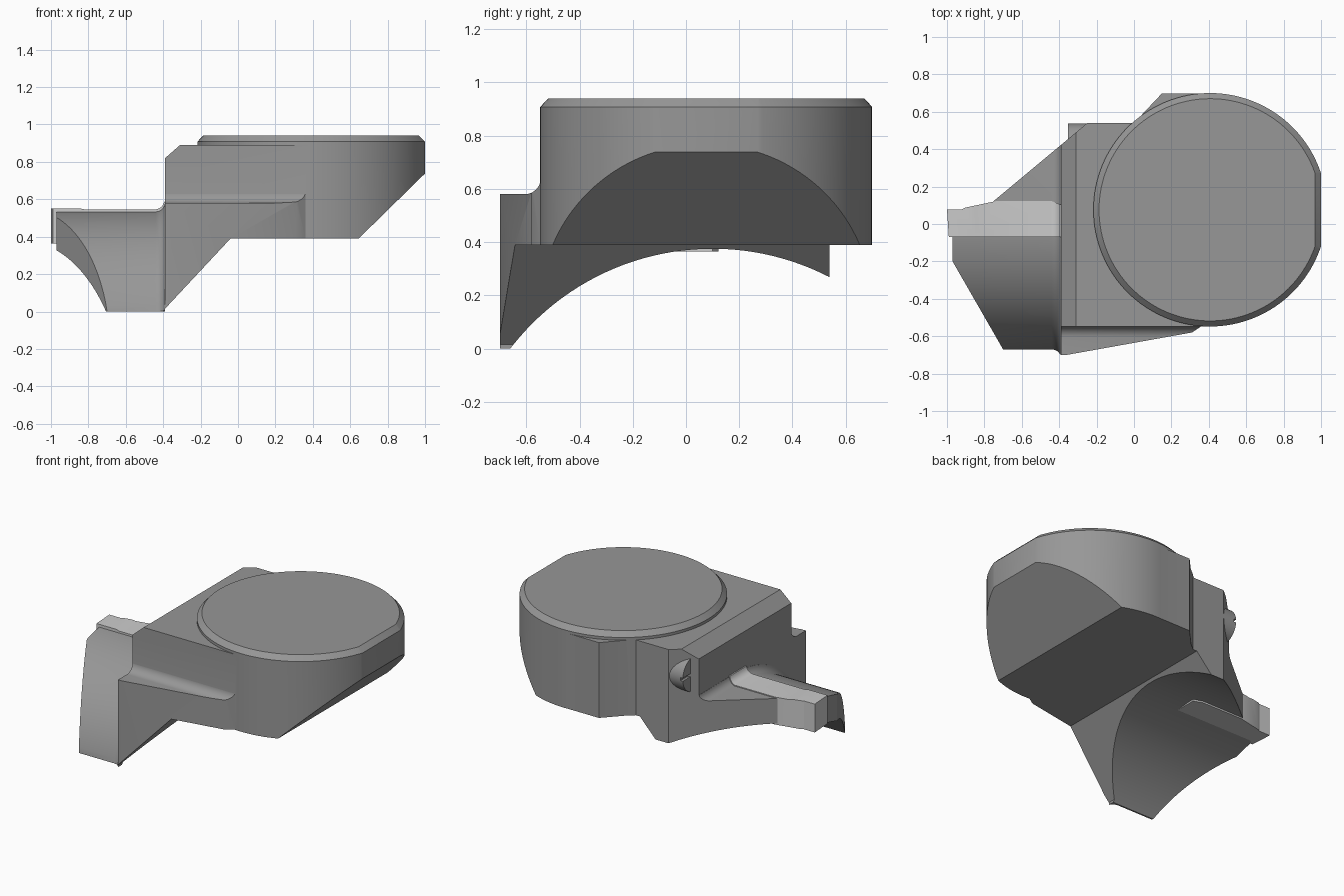
import bpy, bmesh, math

if "Cube" in bpy.data.objects:
    bpy.data.objects.remove(bpy.data.objects["Cube"])


def loft(name, rings):
    """Solid skinned through matching rings of 3D points."""
    bm = bmesh.new()
    vs = [[bm.verts.new(p) for p in r] for r in rings]
    n = len(rings[0])
    for a, b in zip(vs, vs[1:]):
        for i in range(n):
            j = (i + 1) % n
            bm.faces.new((a[i], a[j], b[j], b[i]))
    bm.faces.new(vs[0][::-1])
    bm.faces.new(vs[-1])
    bmesh.ops.recalc_face_normals(bm, faces=bm.faces[:])
    me = bpy.data.meshes.new(name)
    bm.to_mesh(me)
    bm.free()
    ob = bpy.data.objects.new(name, me)
    bpy.context.collection.objects.link(ob)
    return ob


def prism(name, pts, axis, lo, hi):
    """Extrude a 2D outline along x (yz pts), y (xz pts) or z (xy pts)."""
    put = {'x': lambda a, b, t: (t, a, b),
           'y': lambda a, b, t: (a, t, b),
           'z': lambda a, b, t: (a, b, t)}[axis]
    return loft(name, [[put(a, b, t) for a, b in pts] for t in (lo, hi)])


def arc(cx, cy, r, a0, a1, n):
    return [(cx + r * math.cos(math.radians(a0 + (a1 - a0) * i / n)),
             cy + r * math.sin(math.radians(a0 + (a1 - a0) * i / n)))
            for i in range(n + 1)]


def boolean(ob, other, op):
    m = ob.modifiers.new('bool', 'BOOLEAN')
    m.operation, m.object, m.solver = op, other, 'EXACT'
    bpy.context.view_layer.objects.active = ob
    bpy.ops.object.modifier_apply(modifier=m.name)
    bpy.data.objects.remove(other)


def finish(ob, mat, deg=25):
    ob.data.materials.clear()
    ob.data.materials.append(mat)
    bpy.ops.object.select_all(action='DESELECT')
    ob.select_set(True)
    bpy.context.view_layer.objects.active = ob
    bpy.ops.object.shade_smooth_by_angle(angle=math.radians(deg))


def material(name, v):
    m = bpy.data.materials.new(name)
    m.diffuse_color = (v, v, v, 1)
    m.use_nodes = True
    m.node_tree.nodes["Principled BSDF"].inputs["Base Color"].default_value = m.diffuse_color
    return m


dark, light = material('dark_grey', .31), material('light_grey', .8)
SIDE = [(-.39, .015), (-.04, .39), (.42, .39), (.42, .89), (-.31, .89), (-.39, .82)]

# Neck block between the head and the saddle
body = prism('body', SIDE, 'y', -.9, .9)
boolean(body, prism('plan', [(-.39, -.547), (.38, -.547), (.4, -.5), (.4, .699), (.15, .699),
                             (0, .54), (-.25, .54), (-.39, .423)], 'z', -.1, 1), 'INTERSECT')

# Tapered ledge along the front, blended into the wall
ledge = prism('ledge', [(-.8, -.1), (-.8, .58)] + arc(-.606, .64, .06, -90, 0, 8)
              + [(-.45, .64), (-.45, -.1)], 'x', -.39, .38)
boolean(ledge, prism('plan', [(-.39, -.7), (-.36, -.7), (.31, -.58), (.36, -.547),
                              (.37, -.45), (-.39, -.45)], 'z', -.2, 1), 'INTERSECT')
boolean(ledge, prism('side', SIDE, 'y', -.9, .9), 'INTERSECT')
boolean(body, ledge, 'UNION')

# Round head: chamfered disc with a flat nose and a 45 degree undercut
circle = lambda r, z: [(x, y, z) for x, y in arc(.407, .076, r, 0, 360 - 360 / 128, 127)]
head = loft('head', [circle(.624, .39), circle(.624, .908), circle(.594, .94)])
boolean(head, prism('side', [(-.4, .39), (.645, .39), (1, .738), (1, .908), (.968, .94),
                             (.9, 1), (-.4, 1)], 'y', -1, 1), 'INTERSECT')
boolean(body, head, 'UNION')


# Saddle wing with curved top, filleted where it meets the neck
def wing_ring(x, d):
    top = [(.7, .54 + d)] + arc(.03, -.184, .724 + d, 90, 165.3, 28)
    return [(x, y, z) for y, z in top + [(-.6, -.1), (.7, -.1)]]


FILLET = [(-.44 + .05 * math.sin(t), .05 * (1 - math.cos(t)))
          for t in (math.radians(k * 13) for k in range(7))]
wing = loft('wing', [wing_ring(-1.1, 0)] + [wing_ring(*f) for f in FILLET]
            + [wing_ring(-.36, .045)])
boolean(wing, prism('plan', [(-.97, -.06), (-.97, -.2), (-.7, -.67), (-.43, -.675),
                             (-.39, -.7), (-.39, .423)], 'z', 0, 1), 'INTERSECT')
boolean(body, wing, 'UNION')

# Cylindrical hollow under the saddle
boolean(body, prism('hollow', arc(.1, -.583, .958, 0, 360 - 360 / 160, 159), 'x', -1.3, 1.3),
        'DIFFERENCE')
finish(body, dark)

# Slotted screw head at the back corner
screw = prism('screw_head', arc(.422, .715, .115, 0, 350, 35), 'x', -.352, -.2)
boolean(screw, prism('slot', [(.2, .705), (.7, .705), (.7, .725), (.2, .725)], 'x', -.4, -.335),
        'DIFFERENCE')
finish(screw, dark)

# Light lever lying in the wing, its top following the fillet up to the neck
lever = prism('lever', [(-.99, -.07), (-.38, -.07), (-.38, .1), (-.44, .122), (-.74, .122),
                        (-.90, .088), (-.92, .078), (-1, .078)], 'z', .364, .7)
rise = [(x - .004, .546 + d) for x, d in FILLET]
boolean(lever, prism('side', [(-1.1, .3), (-.37, .3), (-.37, .6)] + rise[::-1]
                     + [(-.82, .546), (-.85, .552), (-1.1, .552)], 'y', -.3, .3), 'INTERSECT')
finish(lever, light)
